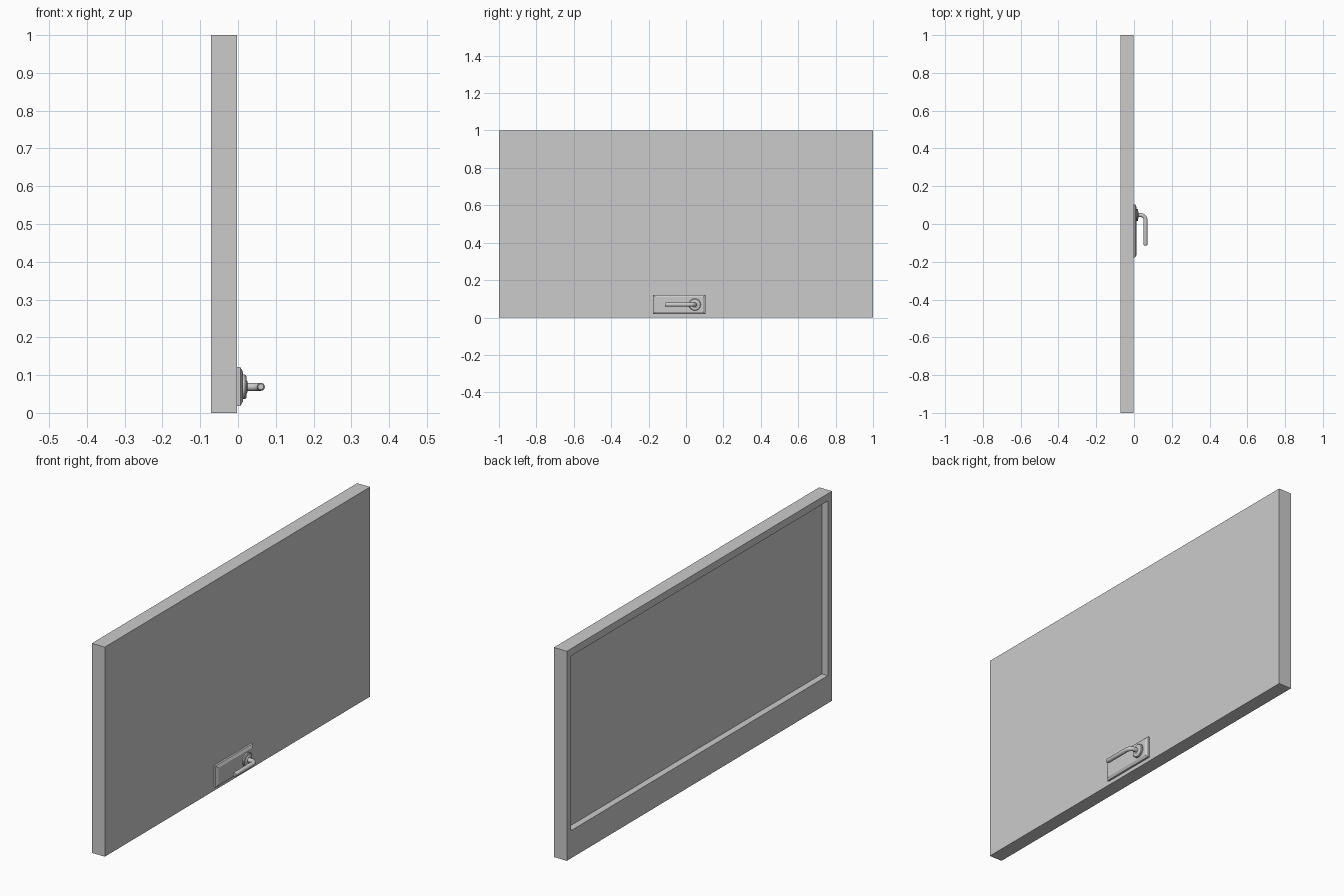
import bpy, bmesh
from math import sin, cos, pi
from mathutils import Vector

if "Cube" in bpy.data.objects:
    bpy.data.objects.remove(bpy.data.objects["Cube"])


def loft(name, loops, smooth=False):
    """Skin a list of closed loops and cap both ends."""
    bm = bmesh.new()
    rings = [[bm.verts.new(p) for p in loop] for loop in loops]
    n = len(rings[0])
    for a, b in zip(rings, rings[1:]):
        for i in range(n):
            j = (i + 1) % n
            bm.faces.new((a[i], a[j], b[j], b[i]))
    bm.faces.new(rings[0])
    bm.faces.new(rings[-1])
    bmesh.ops.recalc_face_normals(bm, faces=bm.faces)
    me = bpy.data.meshes.new(name)
    bm.to_mesh(me)
    bm.free()
    ob = bpy.data.objects.new(name, me)
    bpy.context.collection.objects.link(ob)
    if smooth:
        bpy.ops.object.select_all(action='DESELECT')
        ob.select_set(True)
        bpy.context.view_layer.objects.active = ob
        bpy.ops.object.shade_smooth_by_angle()
    return ob


def rect(x, y0, y1, z0, z1):
    return [(x, y0, z0), (x, y1, z0), (x, y1, z1), (x, y0, z1)]


def ring(c, tangent, r, n=32):
    side = Vector((-tangent[1], tangent[0], 0)).normalized()
    return [Vector(c) + side * (r * cos(2 * pi * i / n)) + Vector((0, 0, r * sin(2 * pi * i / n)))
            for i in range(n)]


# Door panel: plain front, recessed back with a taller bottom rail
loft("door_panel", [
    rect(-0.003, -1, 1, 0, 1),
    rect(-0.071, -1, 1, 0, 1),
    rect(-0.071, -0.968, 0.968, 0.132, 0.965),
    rect(-0.040, -0.968, 0.968, 0.132, 0.965),
])

# Handle backplate with chamfered rim
py0, py1, pz0, pz1 = -0.177, 0.104, 0.018, 0.121
loft("handle_backplate", [
    rect(x, py0 + d, py1 - d, pz0 + d, pz1 - d)
    for x, d in ((-0.004, 0), (0.006, 0), (0.013, 0.012))
])

# Round rosette, turned about the x axis
cy, cz = 0.047, 0.069
loft("handle_rosette", [
    ring((x, cy, cz), (1, 0), r)
    for x, r in ((0.010, 0.032), (0.019, 0.032), (0.022, 0.029), (0.022, 0.019), (0.025, 0.014))
], True)

# Lever: stem out of the rosette, quarter bend, then a straight grip
r, bend, xg = 0.0105, 0.024, 0.0605
path = [((0.015, cy, cz), (1, 0))]
for i in range(13):
    a = pi / 2 * i / 12
    path.append(((xg - bend + bend * sin(a), cy - bend + bend * cos(a), cz), (cos(a), -sin(a))))
loops = [ring(c, t, r, 24) for c, t in path]
for y, k in ((-0.107, 1.0), (-0.111, 0.9), (-0.113, 0.7)):
    loops.append(ring((xg, y, cz), (0, -1), r * k, 24))
loft("handle_lever", loops, True)
